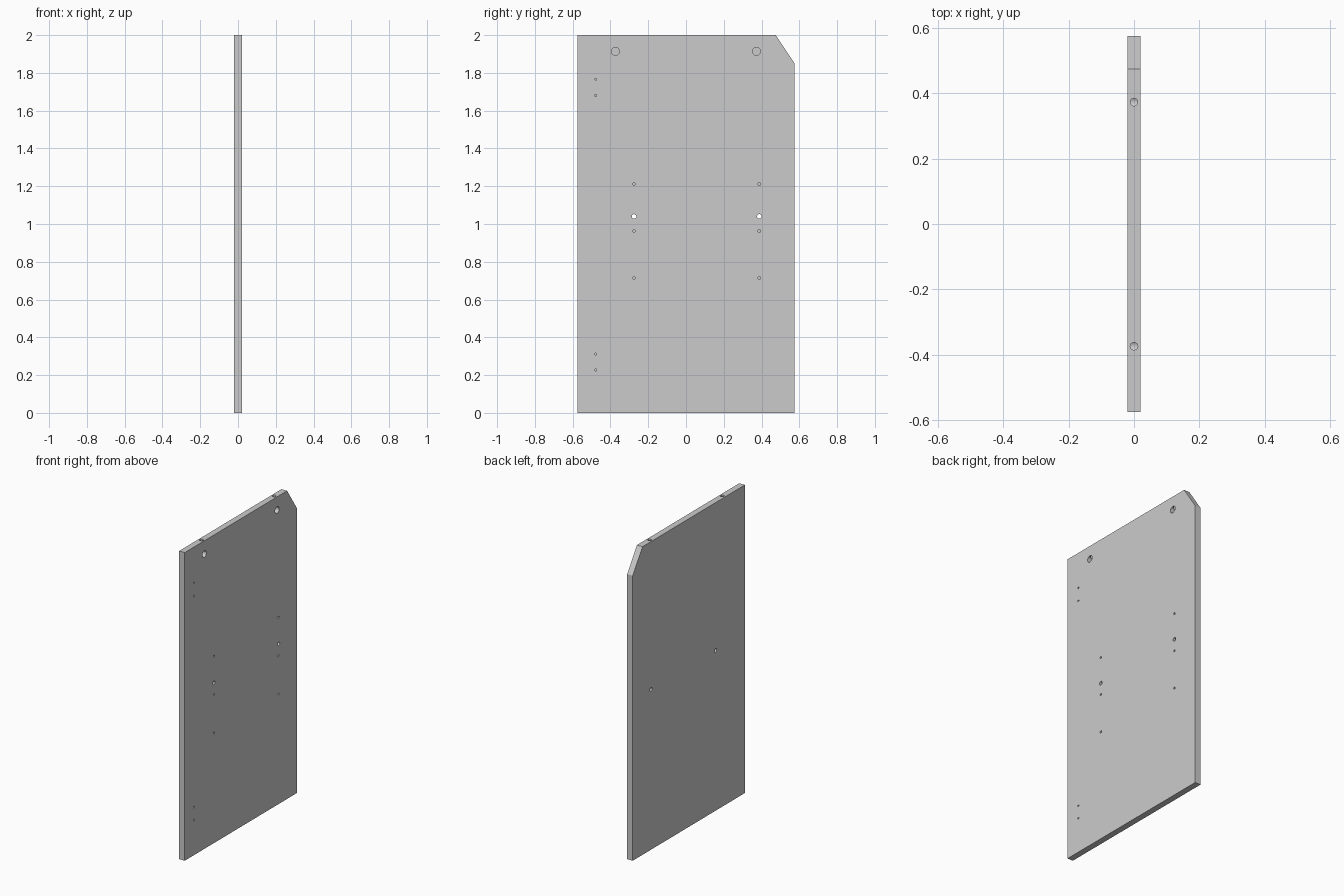
import bpy, bmesh
from math import pi
from mathutils import Matrix

if "Cube" in bpy.data.objects:
    bpy.data.objects.remove(bpy.data.objects["Cube"])

HALF_T, HALF_W, HEIGHT = 0.02, 0.575, 2.0


def add_object(name, bm):
    mesh = bpy.data.meshes.new(name)
    bm.to_mesh(mesh)
    bm.free()
    ob = bpy.data.objects.new(name, mesh)
    bpy.context.collection.objects.link(ob)
    return ob


def add_drill(bm, radius, start, end, axis):
    """Cylinder between two points lying along X or Z."""
    depth = abs((end[0] - start[0]) if axis == 'X' else (end[2] - start[2]))
    mid = [(a + b) / 2 for a, b in zip(start, end)]
    mat = Matrix.Translation(mid)
    if axis == 'X':
        mat = mat @ Matrix.Rotation(pi / 2, 4, 'Y')
    bmesh.ops.create_cone(bm, cap_ends=True, segments=24, radius1=radius,
                          radius2=radius, depth=depth, matrix=mat)


def face_drill(bm, y, z, radius, bottom):
    """Bore from the +X face down to x = bottom."""
    add_drill(bm, radius, (bottom, y, z), (0.03, y, z), 'X')


# Panel with one clipped top corner
profile = [(-HALF_W, 0), (HALF_W, 0), (HALF_W, 1.85), (0.475, HEIGHT), (-HALF_W, HEIGHT)]
bm = bmesh.new()
face = bm.faces.new([bm.verts.new((-HALF_T, y, z)) for y, z in profile])
ext = bmesh.ops.extrude_face_region(bm, geom=[face])
bmesh.ops.translate(bm, vec=(2 * HALF_T, 0, 0),
                    verts=[g for g in ext['geom'] if isinstance(g, bmesh.types.BMVert)])
bmesh.ops.recalc_face_normals(bm, faces=bm.faces)
panel = add_object("side_panel", bm)

# Bores in the face
bm = bmesh.new()
for y in (-0.374, 0.373):                       # cam lock pockets
    face_drill(bm, y, 1.914, 0.021, -0.013)
for y in (-0.275, 0.388):
    for z in (0.714, 0.963, 1.212):             # blind shelf holes
        face_drill(bm, y, z, 0.007, -0.01)
    face_drill(bm, y, 1.04, 0.012, -0.03)       # through holes
for z in (0.227, 0.311, 1.681, 1.766):          # hinge plate holes
    face_drill(bm, -0.478, z, 0.0055, -0.01)
face_cutter = add_object("face_bores_cutter", bm)

# Bores in the top edge, running down into the cam pockets
bm = bmesh.new()
for y in (-0.374, 0.373):
    add_drill(bm, 0.0115, (0, y, 1.914), (0, y, 2.05), 'Z')
edge_cutter = add_object("edge_bores_cutter", bm)

# Cut the bores
for cutter in (face_cutter, edge_cutter):
    cutter.hide_render = True
    cutter.display_type = 'WIRE'
    mod = panel.modifiers.new(cutter.name, 'BOOLEAN')
    mod.operation = 'DIFFERENCE'
    mod.solver = 'EXACT'
    mod.object = cutter
bpy.context.view_layer.objects.active = panel
panel.select_set(True)
for mod in list(panel.modifiers):
    bpy.ops.object.modifier_apply(modifier=mod.name)
for cutter in (face_cutter, edge_cutter):
    bpy.data.objects.remove(cutter)
bpy.ops.object.shade_smooth_by_angle()
